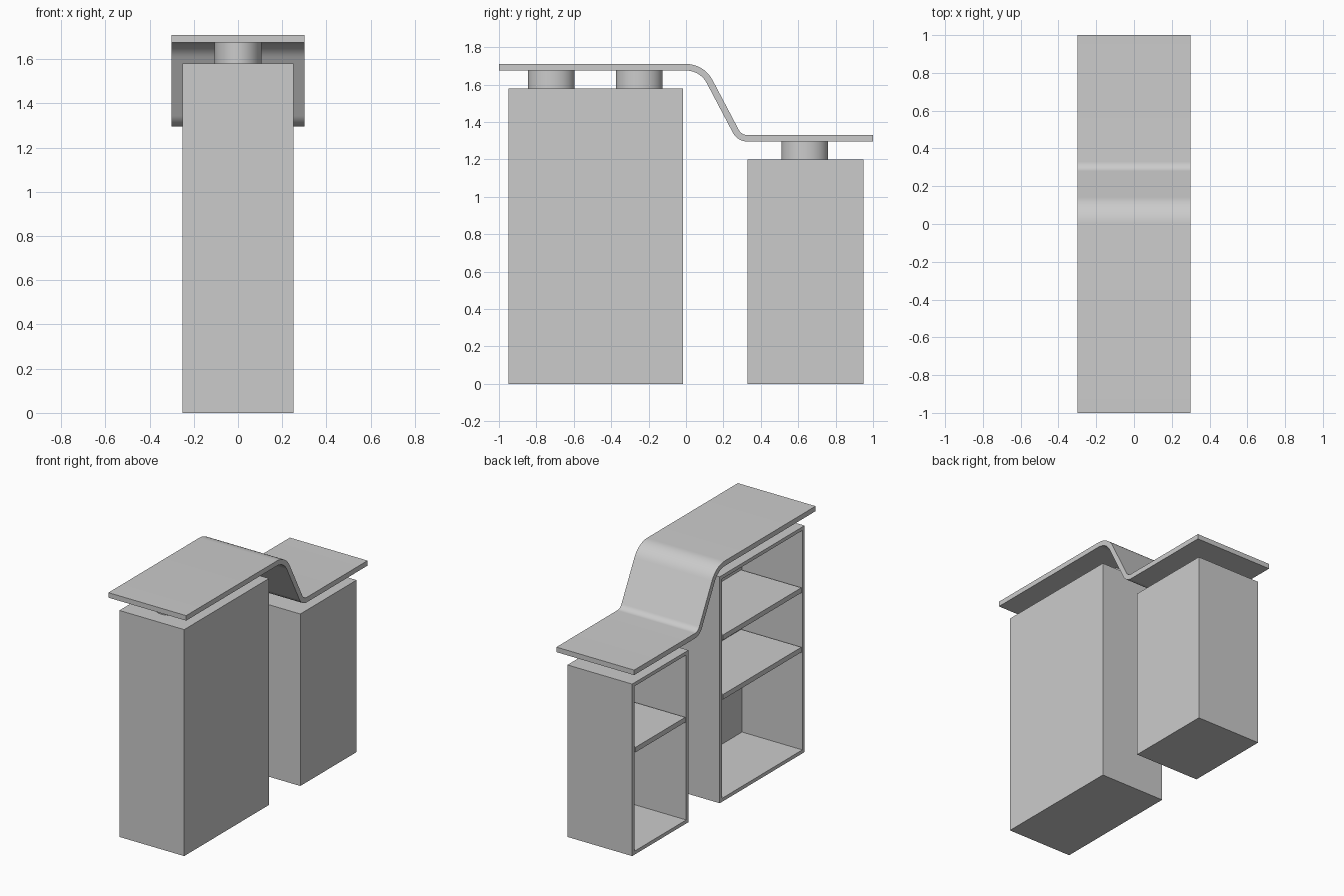
import bpy, bmesh
from math import cos, sin, radians, acos, atan2, hypot, degrees

cube = bpy.data.objects.get("Cube")
if cube:
    bpy.data.objects.remove(cube, do_unlink=True)

grey = bpy.data.materials.new("light_grey")
grey.use_nodes = True
grey.diffuse_color = (0.6, 0.6, 0.6, 1)
grey.node_tree.nodes["Principled BSDF"].inputs["Base Color"].default_value = (0.6, 0.6, 0.6, 1)

BOARD = 0.035
HALF_DEPTH = 0.25
SHELF_LOW, SHELF_HIGH = 0.71, 1.125


def finish(name, bm, smooth=False):
    bmesh.ops.recalc_face_normals(bm, faces=bm.faces[:])
    mesh = bpy.data.meshes.new(name)
    bm.to_mesh(mesh)
    bm.free()
    mesh.materials.append(grey)
    ob = bpy.data.objects.new(name, mesh)
    bpy.context.collection.objects.link(ob)
    if smooth:
        bpy.ops.object.select_all(action='DESELECT')
        ob.select_set(True)
        bpy.context.view_layer.objects.active = ob
        bpy.ops.object.shade_smooth_by_angle(angle=radians(30))
    return ob


def box_bm(y0, y1, z0, z1, x0=-HALF_DEPTH, x1=HALF_DEPTH):
    bm = bmesh.new()
    bmesh.ops.create_cube(bm, size=1)
    bmesh.ops.scale(bm, vec=(x1 - x0, y1 - y0, z1 - z0), verts=bm.verts)
    bmesh.ops.translate(bm, vec=((x0 + x1) / 2, (y0 + y1) / 2, (z0 + z1) / 2), verts=bm.verts)
    return bm


# Cabinet carcass: box hollowed from its -x side, with shelves inside
def cabinet(name, y0, y1, height, shelves):
    bm = box_bm(y0, y1, 0, height)
    bm.faces.ensure_lookup_table()
    bm.normal_update()
    face = min(bm.faces, key=lambda f: f.calc_center_median().x)
    bmesh.ops.inset_individual(bm, faces=[face], thickness=BOARD)
    pushed = bmesh.ops.extrude_discrete_faces(bm, faces=[face])["faces"][0]
    bmesh.ops.translate(bm, vec=(2 * HALF_DEPTH - BOARD, 0, 0), verts=pushed.verts)
    finish(name, bm)
    for i, z in enumerate(shelves):
        finish(f"{name}_shelf_{i + 1}",
               box_bm(y0 + BOARD, y1 - BOARD, z, z + BOARD, x1=HALF_DEPTH - BOARD))


cabinet("tall_cabinet", -0.95, -0.015, 1.58, [SHELF_LOW, SHELF_HIGH])
cabinet("short_cabinet", 0.33, 0.95, 1.2, [SHELF_LOW])


# Oval spacers that carry the top
def spacer(name, y, z):
    bm = bmesh.new()
    bmesh.ops.create_cone(bm, cap_ends=True, segments=48, radius1=1, radius2=1, depth=1)
    bmesh.ops.scale(bm, vec=(0.107, 0.125, 0.096), verts=bm.verts)
    bmesh.ops.translate(bm, vec=(0, y, z + 0.048), verts=bm.verts)
    finish(name, bm, smooth=True)


spacer("front_spacer", -0.72, 1.58)
spacer("middle_spacer", -0.25, 1.58)
spacer("rear_spacer", 0.635, 1.2)


# Stepped top: two flats joined by a tangent slope between two bends
def arc(centre, radius, start, end, steps=10):
    angles = [radians(start + (end - start) * i / steps) for i in range(steps + 1)]
    return [(centre[0] + radius * cos(a), centre[1] + radius * sin(a)) for a in angles]


upper, lower = (0, 1.55), (0.33, 1.385)
r_up, r_low = 0.16, 0.055
dy, dz = lower[0] - upper[0], lower[1] - upper[1]
tilt = degrees(atan2(dz, dy) + acos((r_up + r_low) / hypot(dy, dz)))


def surface(offset):
    bend = (arc(upper, r_up - offset, 90, tilt)
            + arc(lower, r_low + offset, 180 + tilt, 270))
    return [(-1, bend[0][1])] + bend + [(1, bend[-1][1])]


bm = bmesh.new()
rows = []
for x in (-0.3, 0.3):
    for offset in (0, BOARD):
        rows.append([bm.verts.new((x, y, z)) for y, z in surface(offset)])
top_l, under_l, top_r, under_r = rows
for a, b in ((top_l, top_r), (under_l, under_r), (top_l, under_l), (top_r, under_r)):
    for i in range(len(a) - 1):
        bm.faces.new((a[i], a[i + 1], b[i + 1], b[i]))
for end in (0, -1):
    bm.faces.new((top_l[end], top_r[end], under_r[end], under_l[end]))
finish("stepped_top", bm, smooth=True)
